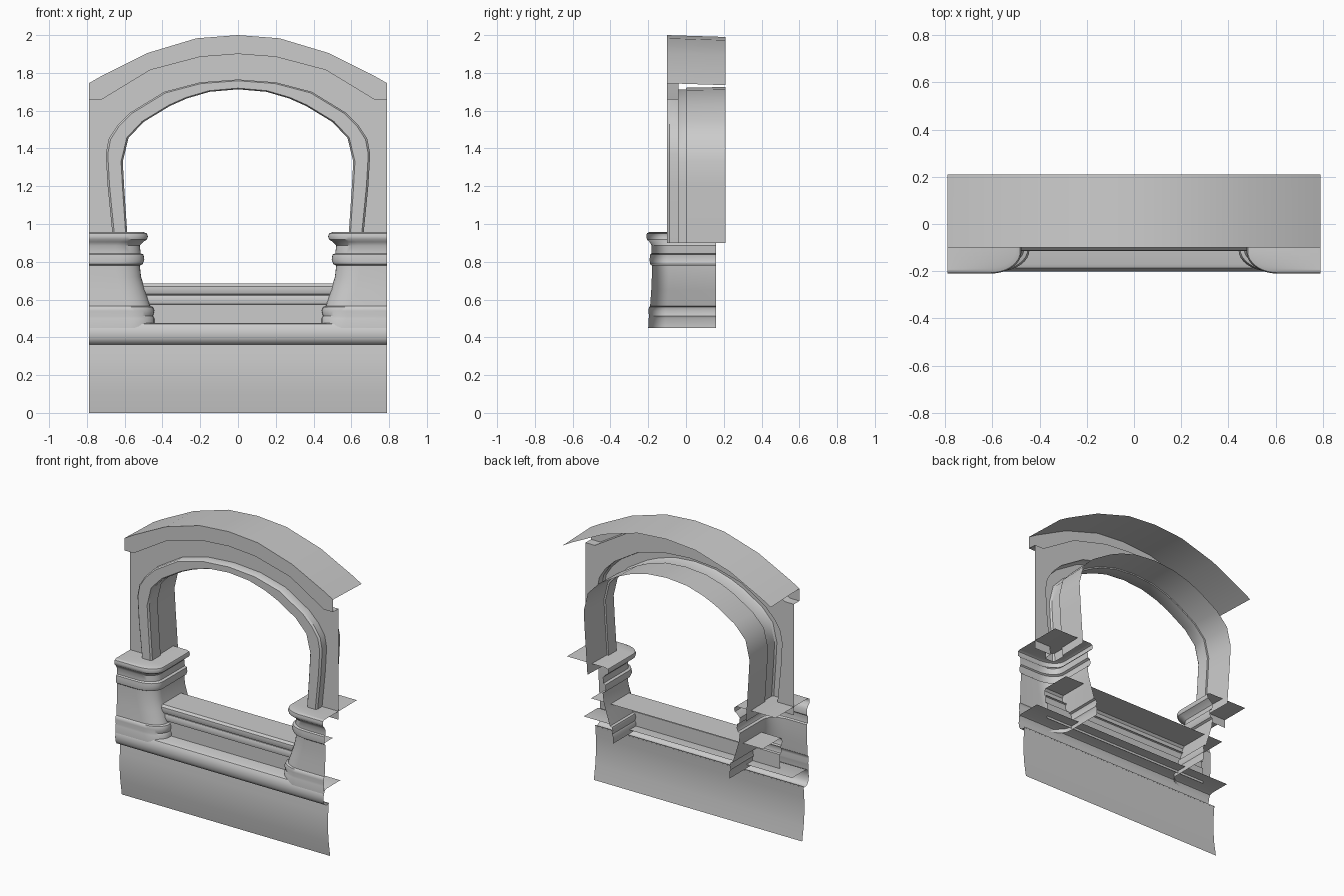
import bpy
import bmesh
from math import sin, cos, pi, radians

cube = bpy.data.objects.get("Cube")
if cube:
    bpy.data.objects.remove(cube, do_unlink=True)

HALF_WIDTH = 0.79
WALL_Y, FACE_Y, BACK_Y = -0.04, -0.1, 0.21

# Single stone colour
stone = bpy.data.materials.new("grey_stone")
stone.use_nodes = True
stone_colour = (0.6, 0.6, 0.6, 1)
stone.diffuse_color = stone_colour
stone.node_tree.nodes["Principled BSDF"].inputs["Base Color"].default_value = stone_colour


def make_sheet(name, rows, angle=35):
    """Open shell through equal-length rows of points, mirrored in x."""
    bm = bmesh.new()
    grid = [[bm.verts.new(point) for point in row] for row in rows]
    for upper, lower in zip(grid, grid[1:]):
        for i in range(len(upper) - 1):
            bm.faces.new((upper[i], upper[i + 1], lower[i + 1], lower[i]))
    bmesh.ops.remove_doubles(bm, verts=bm.verts, dist=0.0001)
    mesh = bpy.data.meshes.new(name)
    bm.to_mesh(mesh)
    bm.free()
    mesh.materials.append(stone)
    obj = bpy.data.objects.new(name, mesh)
    bpy.context.collection.objects.link(obj)
    bpy.ops.object.select_all(action="DESELECT")
    obj.select_set(True)
    bpy.context.view_layer.objects.active = obj
    bpy.ops.object.shade_smooth_by_angle(angle=radians(angle))
    obj.modifiers.new("mirror", "MIRROR")
    return obj


def at_depth(curve, y, grow=0.0):
    """Place an x-z curve at depth y, optionally scaled outward a little."""
    return [(x * (1 + grow), y, z + grow * max(z - 1.3, 0)) for x, z in curve]


def extrude_profile(name, profile, half_width):
    """Run a y-z profile along x."""
    make_sheet(name, [[(x, y, z) for y, z in profile] for x in (half_width, 0)])


# Half curves, from the side up to the crown
roof_edge = [(HALF_WIDTH, 1.745), (0.72, 1.785), (0.48, 1.905), (0.22, 1.983), (0, 2)]
lip_edge = [(HALF_WIDTH, 1.66), (0.72, 1.66), (0.465, 1.815), (0.2, 1.885), (0, 1.9)]
frame_outer = [(0.66, 0.9), (0.69, 1.2), (0.7, 1.37), (0.685, 1.45), (0.64, 1.52),
               (0.57, 1.59), (0.39, 1.7), (0.2, 1.75), (0, 1.765)]
frame_inner = [(0.583, 0.9), (0.603, 1.2), (0.61, 1.33), (0.58, 1.455), (0.5, 1.54),
               (0.36, 1.625), (0.27, 1.665), (0.15, 1.7), (0, 1.713)]
wall_edge = [(HALF_WIDTH, z) for z in (0.9, 1.2, 1.37, 1.55)] + lip_edge

# Curved roof with its projecting lip
make_sheet("roof", [
    [(x, y, z - 0.01) for x, y, z in at_depth(roof_edge, BACK_Y)],
    at_depth(roof_edge, FACE_Y),
    at_depth(lip_edge, FACE_Y),
    at_depth(lip_edge, WALL_Y),
])

# Flat wall around the opening
make_sheet("arch_wall", [at_depth(wall_edge, WALL_Y), at_depth(frame_outer, WALL_Y)])

# Raised frame and the stepped inside of the arch
make_sheet("arch_frame", [
    at_depth(frame_outer, WALL_Y),
    at_depth(frame_outer, FACE_Y + 0.012),
    at_depth(frame_outer, FACE_Y, -0.015),
    at_depth(frame_inner, FACE_Y, 0.015),
    at_depth(frame_inner, FACE_Y + 0.012),
    at_depth(frame_inner, 0),
])
make_sheet("arch_lining", [
    at_depth(frame_inner, 0),
    at_depth(frame_inner, 0, 0.02),
    at_depth(frame_inner, BACK_Y, 0.03),
])

# Bellied lower panel and the rounded ledge above it
extrude_profile("base_panel", [
    (-0.13, 0), (-0.146, 0.1), (-0.155, 0.2), (-0.152, 0.29), (-0.145, 0.37)], HALF_WIDTH)
extrude_profile("base_ledge", [
    (-0.145, 0.363), (-0.17, 0.363), (-0.187, 0.372), (-0.198, 0.392), (-0.202, 0.42),
    (-0.198, 0.45), (-0.187, 0.47), (-0.17, 0.477), (-0.02, 0.477)], HALF_WIDTH)

# Window sill with a bead under its nose
extrude_profile("window_sill", [
    (-0.09, 0.46), (-0.09, 0.573), (-0.102, 0.577), (-0.108, 0.6), (-0.1, 0.622),
    (-0.09, 0.626), (-0.108, 0.63), (-0.115, 0.65), (-0.113, 0.67), (-0.1, 0.684),
    (0.1, 0.684)], 0.65)


def pillar_row(inner_x, front_y, z, steps=8):
    """Plan of the pillar: straight front, rounded corner, straight inner side."""
    row = [(HALF_WIDTH, front_y, z)]
    for i in range(steps + 1):
        a = pi / 2 * i / steps
        row.append((inner_x + 0.13 * (1 - sin(a)), front_y + 0.09 * (1 - cos(a)), z))
    return row + [(inner_x, 0.16, z)]


# Pillar shells, from the cap down to the foot: inner x, front y, height
cap = [(0.5, -0.195, 0.957), (0.482, -0.207, 0.95), (0.477, -0.21, 0.935),
       (0.482, -0.207, 0.918), (0.502, -0.193, 0.905), (0.52, -0.182, 0.885)]
collar = [(0.515, -0.182, 0.845), (0.5, -0.19, 0.838), (0.496, -0.193, 0.81),
          (0.505, -0.19, 0.787), (0.52, -0.181, 0.78)]
shaft = [(0.513, -0.181, 0.72), (0.492, -0.184, 0.65), (0.465, -0.19, 0.565)]
foot = [(0.45, -0.196, 0.56), (0.443, -0.2, 0.54), (0.45, -0.195, 0.512),
        (0.443, -0.198, 0.5), (0.443, -0.2, 0.45)]
rows = [pillar_row(*section) for section in cap + collar + shaft + foot]
cap_top = [(HALF_WIDTH, y, z) for x, y, z in rows[0]]
make_sheet("pillars", [cap_top] + rows, 40)
